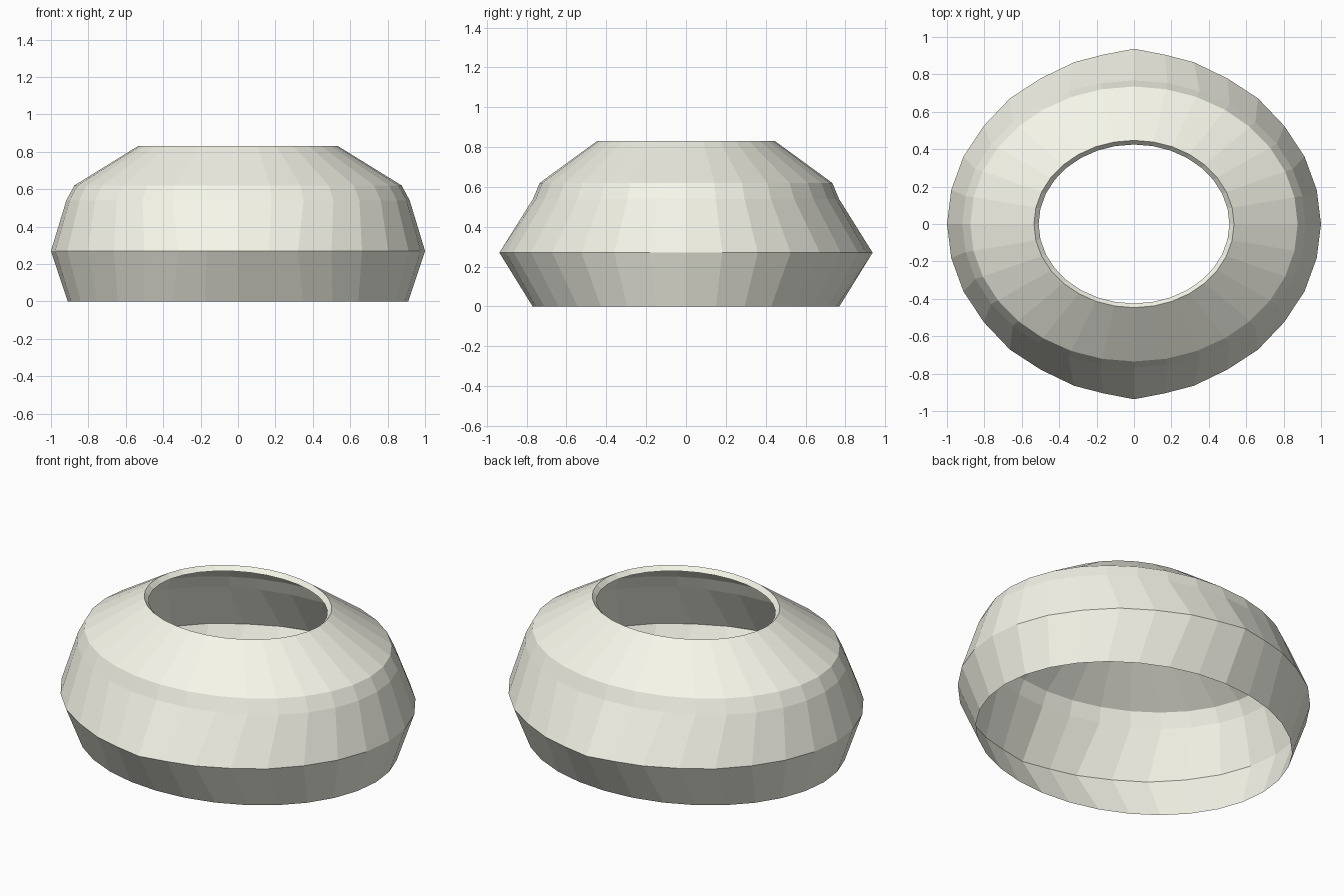
import bpy, bmesh
from math import cos, sin, pi

if "Cube" in bpy.data.objects:
    bpy.data.objects.remove(bpy.data.objects["Cube"])

N = 32
# (x radius, y radius, z) from the open base up to the tucked-in lip
RINGS = [
    (0.91, 0.77, 0.0),
    (1.00, 0.935, 0.27),
    (0.918, 0.768, 0.54),
    (0.875, 0.735, 0.62),
    (0.535, 0.447, 0.83),
    (0.51, 0.425, 0.805),
]
# Quarter outline of the widest ring, slightly pointed at front and back
BULGE = [(1.0, 0.0), (0.977, 0.182), (0.912, 0.36), (0.803, 0.525), (0.663, 0.672),
         (0.50, 0.778), (0.32, 0.865), (0.165, 0.905), (0.0, 0.937)]

cream = bpy.data.materials.new("cream")
cream.diffuse_color = (0.92, 0.92, 0.82, 1.0)
cream.use_nodes = True
cream.node_tree.nodes["Principled BSDF"].inputs["Base Color"].default_value = cream.diffuse_color


def ring_point(level, i):
    rx, ry, z = RINGS[level]
    a = 2 * pi * i / N
    if level != 1:
        return rx * cos(a), ry * sin(a), z
    q = i % (N // 2)
    x, y = BULGE[q if q <= N // 4 else N // 2 - q]
    sx = -1 if N // 4 < i < 3 * N // 4 else 1
    sy = 1 if i < N // 2 else -1
    return sx * x, sy * y, z


def band(name, first, last):
    """Loft an open band through consecutive rings."""
    bm = bmesh.new()
    loops = [[bm.verts.new(ring_point(k, i)) for i in range(N)]
             for k in range(first, last + 1)]
    for lower, upper in zip(loops, loops[1:]):
        for i in range(N):
            j = (i + 1) % N
            bm.faces.new((lower[i], lower[j], upper[j], upper[i]))
    mesh = bpy.data.meshes.new(name)
    bm.to_mesh(mesh)
    bm.free()
    mesh.materials.append(cream)
    bpy.context.collection.objects.link(bpy.data.objects.new(name, mesh))


band("base_band", 0, 1)
band("body_band", 1, 3)
band("sloped_shoulder", 3, 4)
band("opening_lip", 4, 5)
